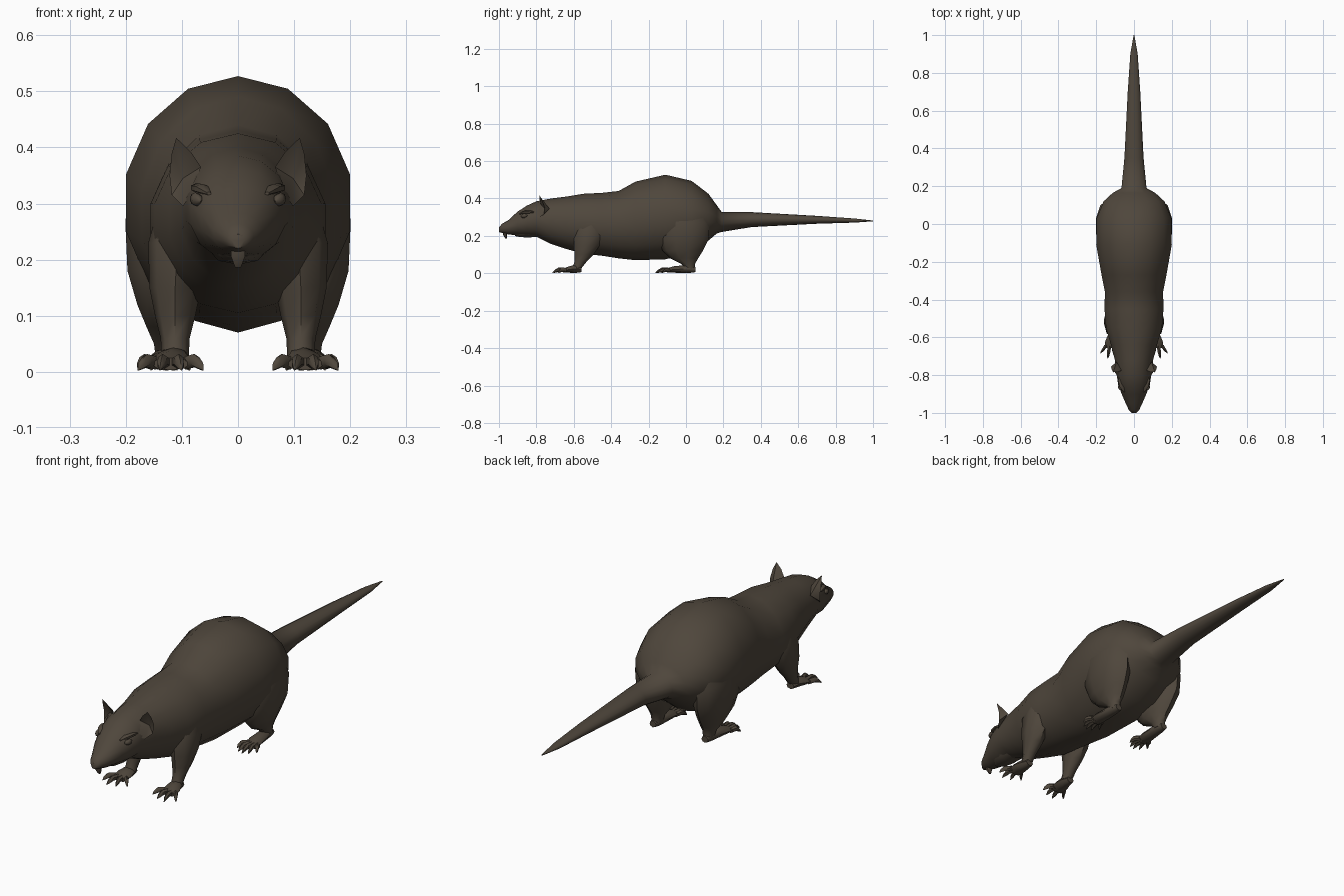
import bpy, math
from mathutils import Vector

fur = bpy.data.materials.new("dark brown fur")
fur.diffuse_color = (0.078, 0.062, 0.045, 1)


def make(name, verts, faces, angle=50):
    me = bpy.data.meshes.new(name)
    me.from_pydata(verts, [], faces)
    me.materials.append(fur)
    ob = bpy.data.objects.new(name, me)
    bpy.context.collection.objects.link(ob)
    bpy.ops.object.select_all(action='DESELECT')
    ob.select_set(True)
    bpy.context.view_layer.objects.active = ob
    bpy.ops.object.mode_set(mode='EDIT')
    bpy.ops.mesh.select_all(action='SELECT')
    bpy.ops.mesh.normals_make_consistent(inside=False)
    bpy.ops.object.mode_set(mode='OBJECT')
    bpy.ops.object.shade_smooth_by_angle(angle=math.radians(angle))
    return ob


def loft(name, rings, axis='y', n=8, angle=50):
    """Skin elliptical rings (x, y, z, half width, half depth)."""
    verts, faces = [], []
    for x, y, z, a, b in rings:
        for i in range(n):
            t = 2 * math.pi * i / n
            s, c = a * math.sin(t), b * math.cos(t)
            verts.append((x + s, y, z + c) if axis == 'y' else (x + s, y + c, z))
    for r in range(len(rings) - 1):
        for i in range(n):
            j = (i + 1) % n
            faces.append((r*n + i, r*n + j, (r+1)*n + j, (r+1)*n + i))
    faces.append(tuple(range(n)))
    faces.append(tuple(range((len(rings)-1)*n, len(rings)*n)))
    return make(name, verts, faces, angle)


# head, trunk and tail as one skin: y, middle height, half width, half height
spine = [(-1.0, .232, .012, .012), (-.985, .24, .028, .024), (-.95, .246, .045, .038),
         (-.90, .266, .067, .064), (-.85, .279, .086, .083), (-.80, .29, .094, .095),
         (-.72, .278, .104, .122), (-.64, .27, .125, .14), (-.55, .265, .152, .16),
         (-.45, .262, .16, .168), (-.36, .26, .158, .18), (-.27, .28, .176, .21),
         (-.11, .301, .205, .226), (.03, .300, .203, .194), (.12, .300, .165, .125),
         (.165, .288, .115, .075), (.19, .275, .068, .054), (.35, .287, .052, .04),
         (.70, .286, .034, .021), (.90, .282, .02, .011), (1.0, .28, .002, .002)]
loft("body_and_tail", [(0, y, z, a, b) for y, z, a, b in spine], n=14, angle=60)

# nose pad, lower lip and incisors
loft("nose", [(0, -1.0, .238, .008, .008), (0, -.99, .24, .018, .014),
              (0, -.965, .25, .02, .016)], n=6)
loft("lower_jaw", [(0, -.915, .207, .012, .008), (0, -.89, .21, .035, .016),
                   (0, -.84, .215, .05, .024), (0, -.77, .23, .05, .03)])
loft("incisors", [(0, -.962, .186, .006, .004), (0, -.968, .205, .014, .01),
                  (0, -.965, .23, .014, .012)], 'z', n=6)


def foot(name, s, x, heel, ball, width, lengths, splay):
    """Flattened sole with a fan of clawed toes."""
    loft(name, [(s*x, heel, .02, width*.5, .014), (s*x, heel - .03, .024, width*.7, .022),
                (s*(x+.004), ball + .02, .02, width, .017),
                (s*(x+.006), ball - .012, .014, width*.95, .011)])
    k = len(lengths) - 1
    for i, ln in enumerate(lengths):
        f = i / k * 2 - 1
        x0, x1 = x + .006 + f*width*.75, x + .006 + f*splay
        loft(f"{name}_toe_{i+1}", [
            (s*x0, ball + .005, .016, .011, .012),
            (s*(x0*.5 + x1*.5), ball - ln*.5, .02, .01, .012),
            (s*(x0*.2 + x1*.8), ball - ln*.8, .012, .007, .008),
            (s*x1, ball - ln, .004, .001, .002)], n=6)


for s, side in ((1, "left"), (-1, "right")):
    # front leg: shoulder to wrist
    loft(f"front_leg_{side}", [(s*.10, -.50, .30, .04, .06), (s*.108, -.51, .23, .052, .09),
                               (s*.112, -.53, .15, .046, .07), (s*.112, -.545, .10, .036, .05),
                               (s*.112, -.565, .06, .026, .032), (s*.112, -.585, .025, .024, .024)], 'z')
    foot(f"front_foot_{side}", s, .114, -.56, -.645, .036, (.035, .06, .068, .04), .058)
    # hind leg: haunch to ankle
    loft(f"hind_leg_{side}", [(s*.13, -.01, .36, .05, .10), (s*.142, -.01, .27, .062, .135),
                              (s*.138, -.012, .18, .062, .132), (s*.13, -.018, .12, .052, .108),
                              (s*.125, -.01, .08, .04, .075), (s*.125, .012, .05, .026, .036),
                              (s*.125, .022, .02, .022, .026)], 'z', n=10)
    foot(f"hind_foot_{side}", s, .126, .05, -.09, .032, (.04, .065, .072, .06, .035), .046)

    # cupped ear: rim around a sunken centre, with a back shell
    rim = [(.066, -.775, .365), (.084, -.782, .392), (.110, -.785, .417), (.118, -.77, .39),
           (.122, -.755, .35), (.118, -.76, .315), (.098, -.79, .295), (.082, -.815, .32)]
    verts = [Vector((s*x, y, z)) for x, y, z in rim]
    verts += [Vector((s*.098, -.755, .345)), Vector((s*.092, -.73, .345))]
    n = len(rim)
    faces = [(i, (i+1) % n, n) for i in range(n)] + [((i+1) % n, i, n+1) for i in range(n)]
    make(f"ear_{side}", verts, faces, 40)

    # eye under a slanted brow
    loft(f"eye_{side}", [(s*.068, -.882, .305, .002, .002), (s*.072, -.874, .306, .010, .011),
                         (s*.076, -.860, .308, .010, .012), (s*.078, -.848, .308, .002, .002)], n=8)
    loft(f"brow_{side}", [(s*.052, -.89, .318, .004, .003), (s*.064, -.865, .326, .013, .009),
                          (s*.075, -.83, .328, .01, .008), (s*.08, -.81, .325, .003, .003)], n=6)
